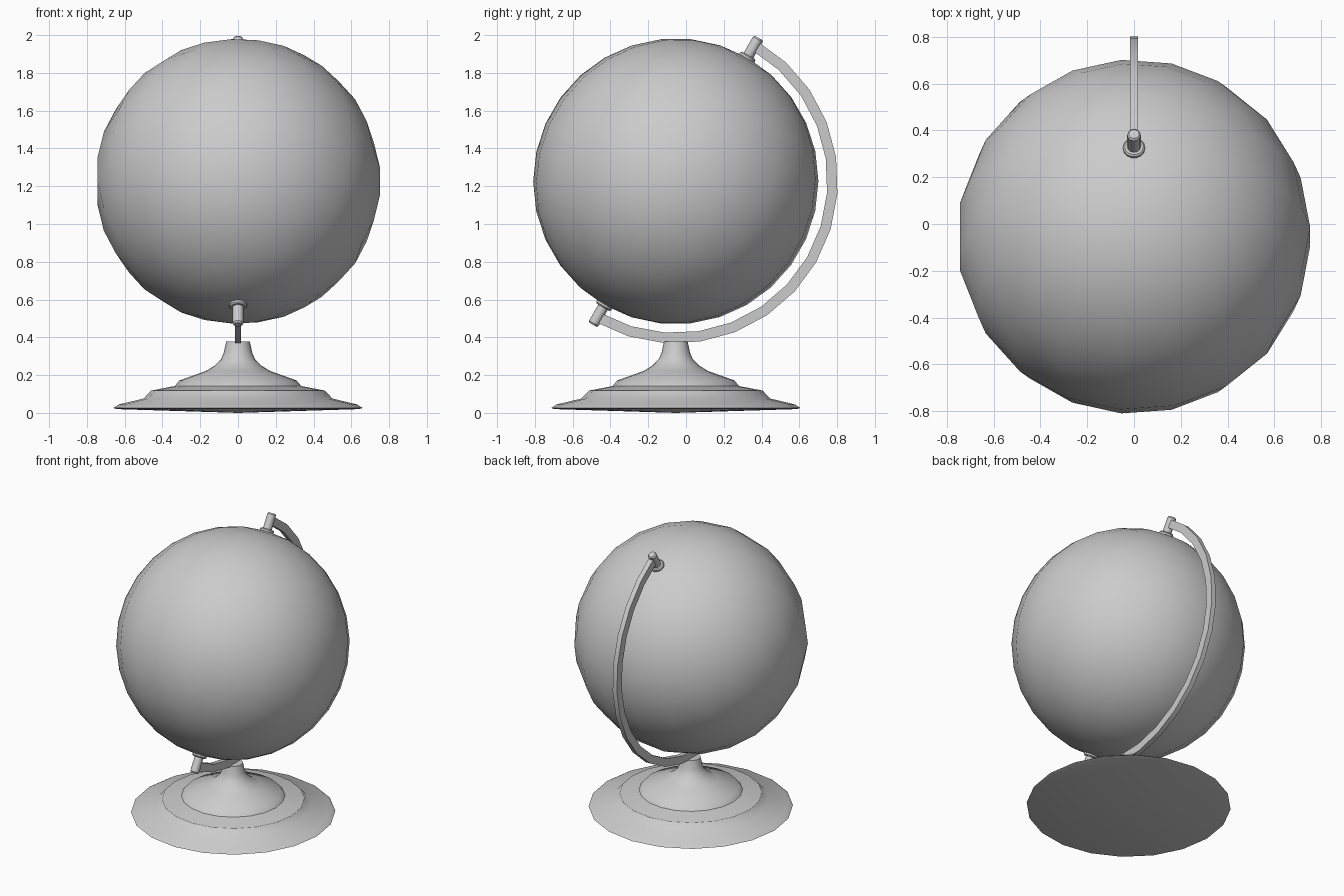
import bpy, bmesh
from math import sin, cos, pi, radians

if "Cube" in bpy.data.objects:
    bpy.data.objects.remove(bpy.data.objects["Cube"])

CENTRE = (0, -0.054, 1.226)
TILT = radians(-30)


def finish(name, bm, loc, tilt, angle):
    bmesh.ops.recalc_face_normals(bm, faces=bm.faces)
    me = bpy.data.meshes.new(name)
    bm.to_mesh(me)
    bm.free()
    ob = bpy.data.objects.new(name, me)
    bpy.context.collection.objects.link(ob)
    ob.location = loc
    ob.rotation_euler.x = tilt
    bpy.ops.object.select_all(action='DESELECT')
    ob.select_set(True)
    bpy.context.view_layer.objects.active = ob
    bpy.ops.object.shade_smooth_by_angle(angle=radians(angle))
    return ob


def lathe(name, profile, n, loc=CENTRE, tilt=TILT, angle=35):
    """Revolve (radius, z) points around z; the profile starts and ends on the axis."""
    bm = bmesh.new()
    rings = []
    for r, z in profile:
        if r < 1e-6:
            rings.append([bm.verts.new((0, 0, z))] * n)
        else:
            rings.append([bm.verts.new((r * cos(2 * pi * i / n), r * sin(2 * pi * i / n), z))
                          for i in range(n)])
    for a, b in zip(rings, rings[1:]):
        for i in range(n):
            j = (i + 1) % n
            bm.faces.new(list(dict.fromkeys((a[i], a[j], b[j], b[i]))))
    return finish(name, bm, loc, tilt, angle)


# Globe ball, tilted on its axis
R, BANDS = 0.757, 15
ball = [(R * sin(pi * k / BANDS), -R * cos(pi * k / BANDS)) for k in range(BANDS + 1)]
lathe("globe_ball", ball, 19)

# Stepped turned base with a flared neck
lathe("base", [(0, 0.0), (0.64, 0.02), (0.66, 0.026), (0.63, 0.045), (0.50, 0.076),
               (0.46, 0.118), (0.335, 0.142), (0.31, 0.172), (0.17, 0.222), (0.125, 0.25),
               (0.09, 0.285), (0.075, 0.32), (0.063, 0.377), (0, 0.377)],
      20, loc=(0, CENTRE[1], 0), tilt=0)

# Pins and collars at both poles
for side, s in (("top", 1), ("bottom", -1)):
    lathe(side + "_pin", [(0, s * 0.74), (0.029, s * 0.74), (0.029, s * 0.868),
                          (0.022, s * 0.877), (0, s * 0.877)], 12)
    lathe(side + "_collar", [(0, s * 0.735), (0.047, s * 0.735), (0.047, s * 0.763),
                             (0.040, s * 0.77), (0, s * 0.77)], 14)

# Half-circle support arm behind the ball
bm = bmesh.new()
STEPS, W = 14, 0.017
sections = []
for k in range(STEPS + 1):
    t = pi * k / STEPS
    sections.append([bm.verts.new((x, r * sin(t), r * cos(t)))
                     for x, r in ((-W, 0.803), (W, 0.803), (W, 0.858), (-W, 0.858))])
for a, b in zip(sections, sections[1:]):
    for i in range(4):
        j = (i + 1) % 4
        bm.faces.new((a[i], a[j], b[j], b[i]))
bm.faces.new(sections[0])
bm.faces.new(sections[-1])
finish("support_arm", bm, CENTRE, TILT, 35)
